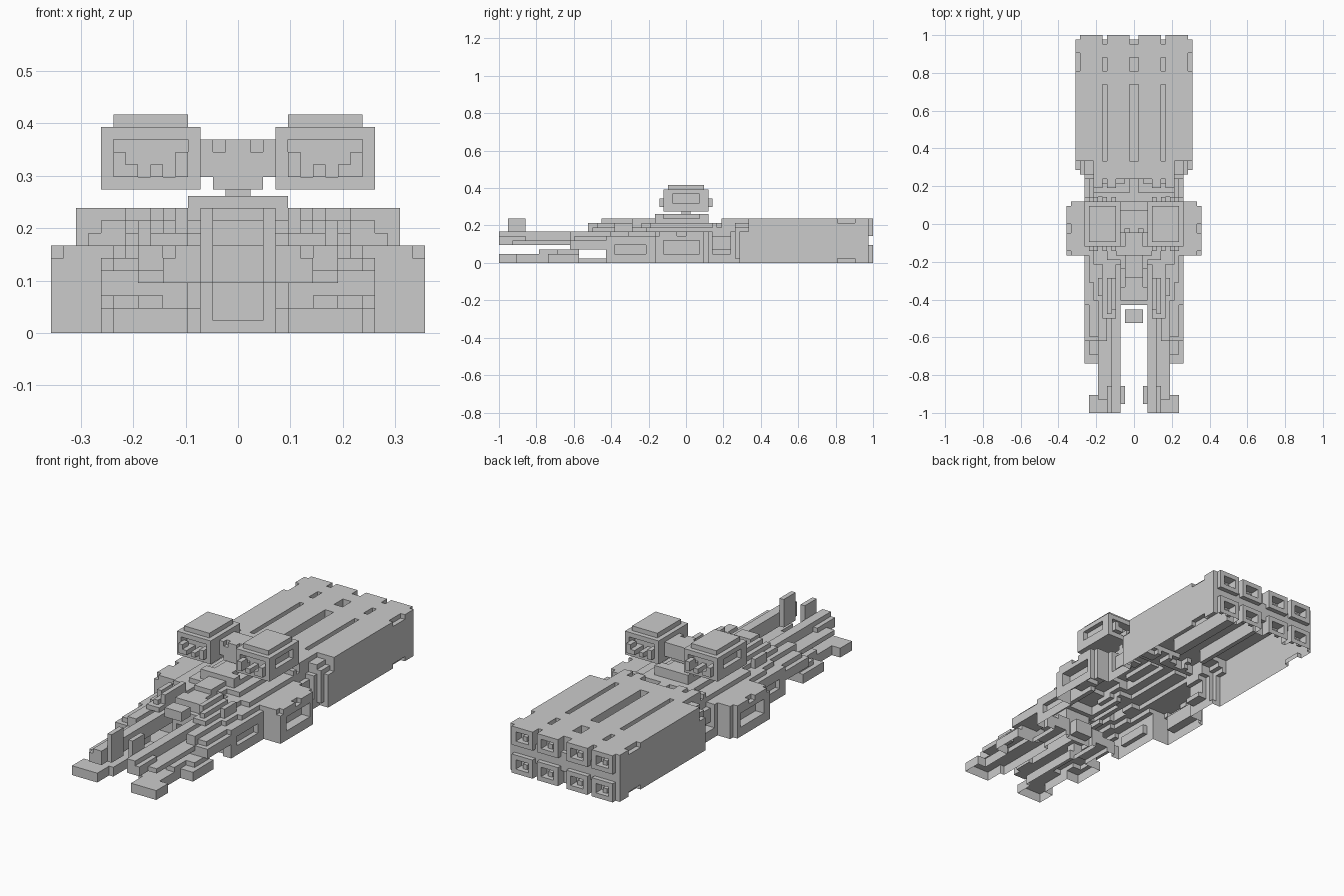
import bpy, bmesh

if "Cube" in bpy.data.objects:
    bpy.data.objects.remove(bpy.data.objects["Cube"])

V = 1 / 42            # size of one block
cells = {}            # (x, y, z) -> part name, hull grid
pods = {}             # same, raised by half a block


def span(x, y, z, mirror):
    xs = set(range(*x))
    if mirror:
        xs |= {-1 - i for i in xs}
    return [(i, j, k) for i in xs for j in range(*y) for k in range(*z)]


def fill(part, x, y, z, grid=cells, mirror=True):
    for c in span(x, y, z, mirror):
        grid.setdefault(c, part)


def carve(x, y, z, grid=cells, mirror=True):
    for c in span(x, y, z, mirror):
        grid.pop(c, None)


def build(grid, lift):
    """Skin every part of a grid; the underside on the ground stays open."""
    dirs = [((1, 0, 0), [(1, 0, 0), (1, 1, 0), (1, 1, 1), (1, 0, 1)]),
            ((-1, 0, 0), [(0, 0, 0), (0, 0, 1), (0, 1, 1), (0, 1, 0)]),
            ((0, 1, 0), [(0, 1, 0), (0, 1, 1), (1, 1, 1), (1, 1, 0)]),
            ((0, -1, 0), [(0, 0, 0), (1, 0, 0), (1, 0, 1), (0, 0, 1)]),
            ((0, 0, 1), [(0, 0, 1), (1, 0, 1), (1, 1, 1), (0, 1, 1)]),
            ((0, 0, -1), [(0, 0, 0), (0, 1, 0), (1, 1, 0), (1, 0, 0)])]
    for part in sorted(set(grid.values())):
        bm, verts = bmesh.new(), {}
        for c in [k for k, p in grid.items() if p == part]:
            for d, quad in dirs:
                if tuple(a + b for a, b in zip(c, d)) in grid or (d[2] < 0 and c[2] == 0):
                    continue
                vs = []
                for q in quad:
                    k = tuple(a + b for a, b in zip(c, q))
                    if k not in verts:
                        verts[k] = bm.verts.new((k[0] * V, k[1] * V, (k[2] + lift) * V))
                    vs.append(verts[k])
                bm.faces.new(vs)
        bmesh.ops.dissolve_limit(bm, angle_limit=0.01, verts=bm.verts[:], edges=bm.edges[:])
        me = bpy.data.meshes.new(part)
        bm.to_mesh(me)
        bm.free()
        bpy.context.collection.objects.link(bpy.data.objects.new(part, me))


# Engine block with stepped front shoulders
fill("engine_block", (0, 13), (14, 41), (0, 10))
fill("engine_block", (0, 13), (12, 14), (0, 7))
fill("engine_block", (0, 12), (11, 14), (1, 8))
fill("engine_block", (0, 11), (11, 14), (0, 9))
fill("engine_block", (0, 8), (10, 14), (0, 10))
for slot in ((0, 1), (6, 7)):
    for run in ((14, 31), (34, 37), (40, 42)):
        carve(slot, run, (7, 10))
    carve(slot, (40, 42), (0, 3))
carve((12, 13), (34, 38), (9, 10))
carve((12, 13), (34, 38), (0, 1))

# Eight hollow nozzles, four across and two high
for x in (1, 7):
    for z in (0, 6):
        fill("nozzles", (x, x + 5), (41, 42), (z, z + 4))
        carve((x + 1, x + 4), (40, 42), (z + 1, z + 3))
        fill("nozzles", (x + 2, x + 3), (40, 41), (z + 1, z + 2))
carve((0, 13), (41, 42), (4, 6))

# Middle hull, stepped up to the neck
fill("middle_hull", (0, 11), (-7, 11), (0, 7))
fill("middle_hull", (0, 9), (-9, 11), (7, 8))
fill("middle_hull", (0, 6), (-8, 7), (8, 9))
fill("middle_hull", (0, 4), (-7, 5), (9, 10))
fill("middle_hull", (0, 4), (-7, 5), (10, 11))
carve((2, 4), (-5, 3), (10, 11))
carve((9, 11), (6, 10), (2, 7))
fill("middle_hull", (9, 10), (6, 10), (3, 6))
for y in (6, 9):
    fill("hull_ribs", (2, 9), (y, y + 1), (8, 9))
for x in (4, 7):
    fill("engine_mounts", (x, x + 2), (8, 15), (7, 10))
fill("engine_mounts", (0, 1), (7, 14), (7, 9))

# Framed side intakes
fill("side_intakes", (11, 14), (-7, 5), (0, 7))
fill("side_intakes", (14, 15), (-6, 4), (0, 7))
fill("side_intakes", (14, 15), (-7, -5), (0, 6))
carve((13, 15), (-5, 3), (2, 5))
carve((14, 15), (-2, 0), (6, 7))

# Nose deck with central raised panel
fill("nose_deck", (0, 3), (-18, -7), (0, 7))
carve((0, 2), (-18, -16), (1, 4))
fill("nose_deck", (3, 9), (-17, -7), (0, 7))
fill("nose_deck", (0, 3), (-17, -8), (7, 9))
carve((2, 3), (-14, -10), (8, 9))
fill("nose_panel", (0, 2), (-12, -7), (9, 10))
fill("nose_deck", (4, 7), (-21, -9), (7, 8))
fill("deck_boxes", (5, 6), (-20, -12), (8, 9))
fill("deck_boxes", (4, 5), (-19, -12), (8, 10))
fill("deck_boxes", (7, 8), (-16, -12), (7, 9))
fill("sensor_plate", (0, 2), (-22, -19), (7, 9))

# Paired front prongs: upper beam, lower beam, foot and fin
fill("upper_prongs", (3, 6), (-42, -17), (4, 6))
fill("upper_prongs", (3, 5), (-42, -17), (6, 7))
fill("upper_prongs", (6, 8), (-26, -17), (3, 7))
fill("upper_prongs", (6, 8), (-39, -26), (4, 5))
carve((5, 6), (-36, -20), (5, 6))
fill("lower_prongs", (4, 8), (-42, -24), (0, 2))
fill("lower_prongs", (4, 7), (-24, -17), (0, 1))
fill("lower_prongs", (3, 4), (-38, -24), (0, 2))
fill("lower_prongs", (6, 8), (-33, -26), (2, 3))
fill("prong_links", (4, 8), (-26, -24), (2, 4))
fill("feet", (8, 10), (-42, -38), (0, 2))
fill("fins", (2, 3), (-40, -36), (4, 10))

# Outer rails beside the prongs
fill("outer_rails", (8, 11), (-31, -24), (0, 2))
fill("outer_rails", (8, 10), (-29, -24), (2, 3))
fill("outer_rails", (8, 11), (-26, -16), (3, 5))
fill("outer_rails", (8, 10), (-25, -14), (5, 6))
fill("outer_rails", (9, 11), (-18, -7), (0, 6))
fill("outer_rails", (9, 10), (-13, -7), (6, 7))
carve((10, 11), (-16, -9), (2, 4))

# Twin raised pods (half-block grid) with recessed windows, lips and teeth
fill("pods", (3, 11), (-5, 5), (11, 16), pods)
fill("pod_caps", (4, 10), (-4, 4), (16, 17), pods)
for y in ((-5, -3), (3, 5)):
    carve((4, 10), y, (12, 15), pods)
carve((10, 11), (-3, 3), (13, 15), pods)
for x in ((4, 5), (6, 7), (8, 10)):
    fill("pod_teeth", x, (-6, -3), (12, 13), pods)
    fill("pod_teeth", x, (3, 6), (12, 13), pods)
for x in ((4, 5), (9, 10)):
    fill("pod_lips", x, (-6, -4), (12, 14), pods)
    fill("pod_lips", x, (4, 6), (12, 14), pods)

# Bridge joining the pods, on a short neck
fill("bridge", (0, 3), (-2, 3), (12, 15), pods)
carve((1, 2), (-2, -1), (14, 15), pods)
fill("neck", (0, 2), (-2, 2), (11, 12), pods)
fill("neck", (0, 1), (-1, 1), (10, 11), pods)

build(cells, 0)
build(pods, 0.5)
